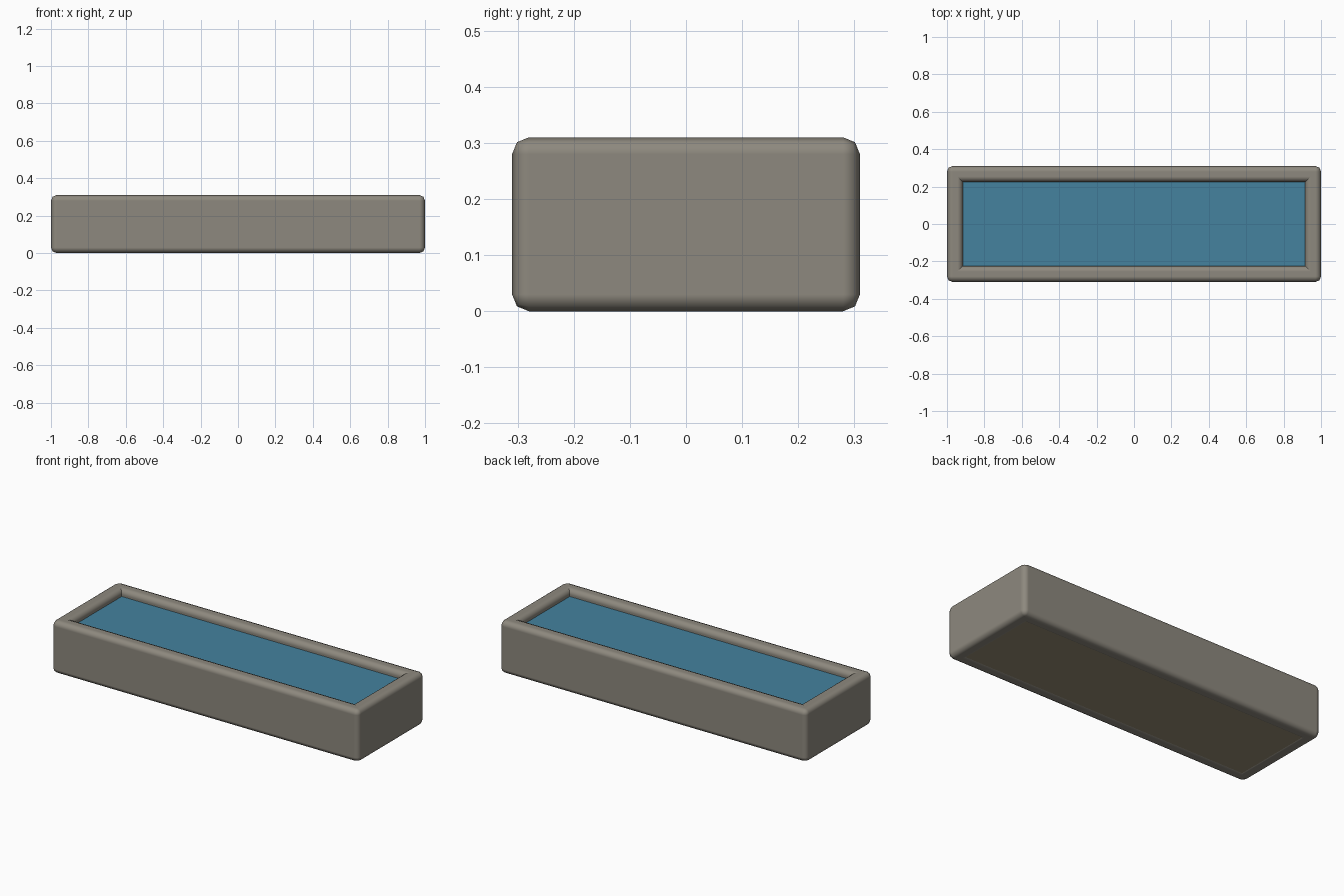
import bpy

if "Cube" in bpy.data.objects:
    bpy.data.objects.remove(bpy.data.objects["Cube"])

L, W, H = 2.0, 0.62, 0.31   # outer size
T = 0.086                   # wall thickness
BEVEL = 0.03


def material(name, rgb):
    m = bpy.data.materials.new(name)
    m.diffuse_color = (*rgb, 1)
    m.use_nodes = True
    m.node_tree.nodes["Principled BSDF"].inputs["Base Color"].default_value = m.diffuse_color
    return m


stone = material("stone", (0.27, 0.25, 0.21))
earth = material("floor_stone", (0.30, 0.26, 0.17))
blue = material("water_blue", (0.058, 0.223, 0.342))


def box(name, size, loc, mat, bevel=0.0):
    bpy.ops.mesh.primitive_cube_add(size=1, location=loc)
    ob = bpy.context.object
    ob.name = name
    ob.scale = size
    bpy.ops.object.transform_apply(location=False, rotation=False, scale=True)
    ob.data.materials.append(mat)
    if bevel:
        bpy.ops.object.shade_smooth()
        mod = ob.modifiers.new("rounded_edges", 'BEVEL')
        mod.width = bevel
        mod.segments = 2
        mod.harden_normals = True
    return ob


# Rounded walls, lapped at the corners
for side, s in (("front", -1), ("back", 1)):
    box(side + "_wall", (L, T, H), (0, s * (W - T) / 2, H / 2), stone, BEVEL)
for side, s in (("left", -1), ("right", 1)):
    box(side + "_wall", (T, W, H), (s * (L - T) / 2, 0, H / 2), stone, BEVEL)

# Floor slab, just above the ground between the walls
box("floor", (L - 2 * T + 0.06, W - 2 * T + 0.06, 0.055), (0, 0, 0.0325), earth)

# Water, a little below the rim
box("water", (L - 2 * T + 0.01, W - 2 * T + 0.01, 0.02), (0, 0, 0.26), blue)
